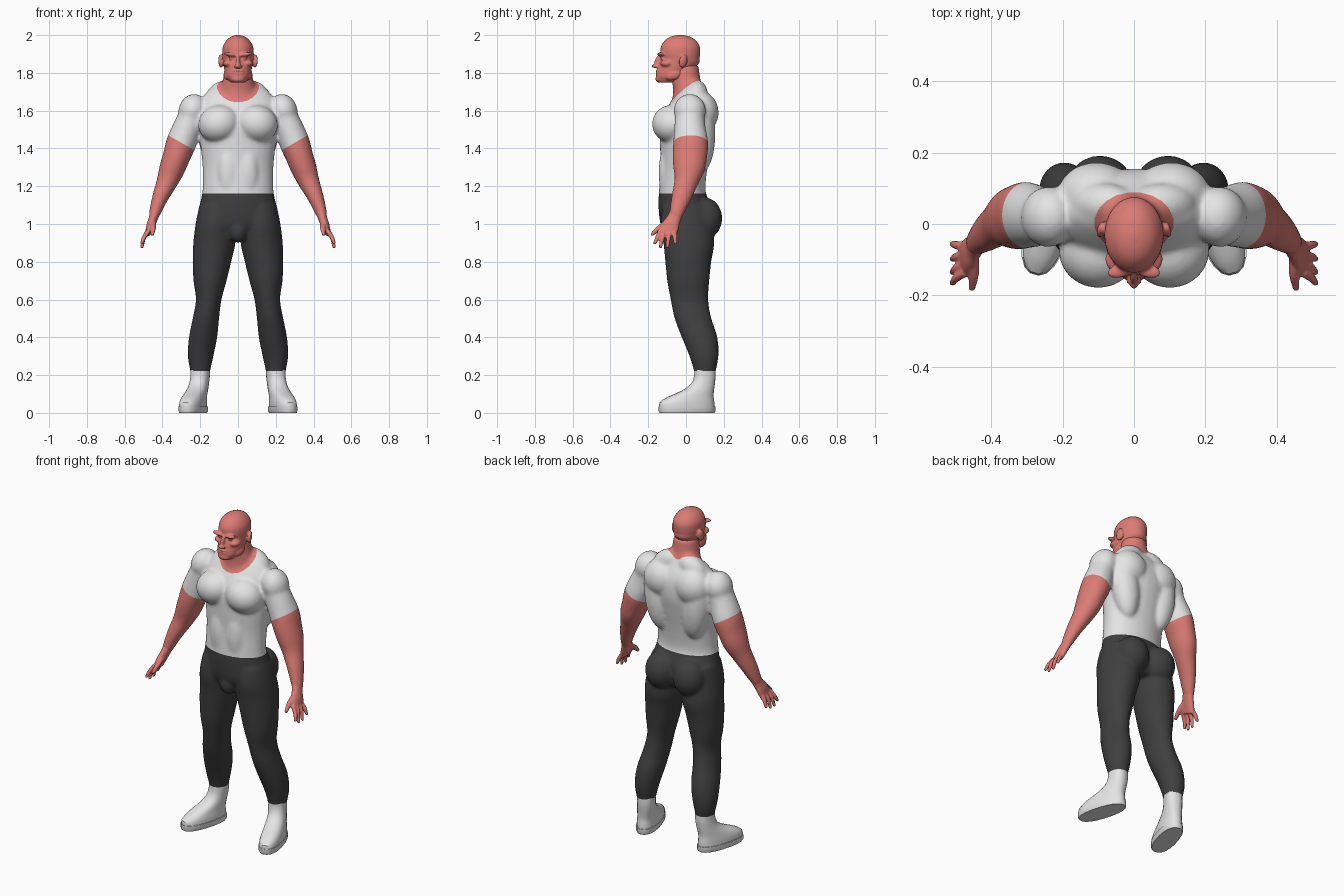
import bpy, bmesh, math
from mathutils import Vector, Matrix, Euler

cube = bpy.data.objects.get("Cube")
if cube:
    bpy.data.objects.remove(cube, do_unlink=True)


def material(name, rgb):
    m = bpy.data.materials.new(name)
    m.use_nodes = True
    m.diffuse_color = (*rgb, 1)
    m.node_tree.nodes["Principled BSDF"].inputs["Base Color"].default_value = (*rgb, 1)
    return m


WHITE = material("soft white", (0.78, 0.78, 0.78))
SKIN = material("ruddy skin", (0.72, 0.2, 0.175))
CHARCOAL = material("charcoal cloth", (0.05, 0.05, 0.05))


def smooth_path(rings, steps):
    """Catmull-Rom through rings of (x, y, z, side radius, depth radius)."""
    out = []
    for i in range(len(rings) - 1):
        a, b, c, d = (rings[max(i - 1, 0)], rings[i], rings[i + 1],
                      rings[min(i + 2, len(rings) - 1)])
        for k in range(steps):
            t = k / steps
            out.append([0.5 * (2 * q + (r - p) * t + (2 * p - 5 * q + 4 * r - s) * t * t
                               + (3 * q - p - 3 * r + s) * t ** 3)
                        for p, q, r, s in zip(a, b, c, d)])
    return out + [list(rings[-1])]


def loft(bm, rings, flat=True, steps=4, sides=28, power=1.0, turn=0.0):
    """Skin oval sections; flat ones stay level, others follow the path."""
    rings = smooth_path(rings, steps)
    loops = []
    for i, (x, y, z, ra, rb) in enumerate(rings):
        e1, e2 = Vector((1, 0, 0)), Vector((0, 1, 0))
        if not flat:
            t = (Vector(rings[min(i + 1, len(rings) - 1)][:3])
                 - Vector(rings[max(i - 1, 0)][:3])).normalized()
            e2 = (e2 - t * e2.dot(t)).normalized()
            e1 = e2.cross(t)
        spin = Matrix.Rotation(turn, 3, 'Z')
        loop = []
        for k in range(sides):
            a = math.tau * (k + 0.5) / sides
            c, s = math.cos(a), math.sin(a)
            u = math.copysign(abs(c) ** power, c) * ra
            v = math.copysign(abs(s) ** power, s) * rb
            loop.append(bm.verts.new(Vector((x, y, z)) + spin @ (e1 * u + e2 * v)))
        loops.append(loop)
    for lo, hi in zip(loops, loops[1:]):
        for k in range(sides):
            n = (k + 1) % sides
            bm.faces.new((lo[k], lo[n], hi[n], hi[k]))
    bm.faces.new(loops[0][::-1])
    bm.faces.new(loops[-1])


def blob(bm, loc, size, rot=(0, 0, 0)):
    bmesh.ops.create_uvsphere(bm, u_segments=28, v_segments=18, radius=1,
                              matrix=Matrix.LocRotScale(Vector(loc), Euler(rot), Vector(size)))


def mirror(bm):
    new = bmesh.ops.duplicate(bm, geom=bm.verts[:] + bm.edges[:] + bm.faces[:])["geom"]
    for v in new:
        if isinstance(v, bmesh.types.BMVert):
            v.co.x *= -1


def finish(name, bm, mat, voxel=0, relax=0, angle=60):
    """Turn a bmesh into an object, fusing its pieces when a voxel size is given."""
    bmesh.ops.recalc_face_normals(bm, faces=bm.faces[:])
    mesh = bpy.data.meshes.new(name)
    bm.to_mesh(mesh)
    bm.free()
    obj = bpy.data.objects.new(name, mesh)
    bpy.context.collection.objects.link(obj)
    if voxel:
        fuse = obj.modifiers.new("fuse", 'REMESH')
        fuse.mode, fuse.voxel_size = 'VOXEL', voxel
        soft = obj.modifiers.new("soften", 'SMOOTH')
        soft.factor, soft.iterations = 0.5, relax
        bpy.context.view_layer.update()
        deps = bpy.context.evaluated_depsgraph_get()
        mesh = bpy.data.meshes.new_from_object(obj.evaluated_get(deps))
        obj.modifiers.clear()
        obj.data = mesh
    mesh.materials.clear()
    mesh.materials.append(mat)
    mesh.shade_smooth()
    mesh.set_sharp_from_angle(angle=math.radians(angle))
    return obj


# Body: paired legs, arms and muscles
body = bmesh.new()
loft(body, [(.11, 0, 1.10, .095, .125), (.12, 0, 1.0, .105, .135), (.125, .015, .9, .112, .135),
            (.138, .012, .8, .102, .122), (.148, .012, .7, .088, .112), (.155, .018, .6, .068, .1),
            (.17, .037, .5, .07, .098), (.185, .072, .4, .075, .095), (.198, .095, .3, .068, .077),
            (.2, .1, .22, .053, .058), (.2, .1, .18, .05, .055)])
loft(body, [(.235, .02, 1.6, .065, .075), (.265, .02, 1.52, .075, .082), (.3, .025, 1.43, .08, .093),
            (.325, .02, 1.36, .073, .092), (.35, .015, 1.29, .068, .083), (.377, 0, 1.22, .056, .063),
            (.412, -.025, 1.14, .043, .053), (.44, -.05, 1.06, .031, .039),
            (.45, -.063, 1.025, .022, .034)], flat=False)
blob(body, (.24, .02, 1.6), (.075, .085, .09), (0, -.3, 0))       # deltoid
blob(body, (.1, -.075, 1.53), (.112, .105, .1), (0, .25, 0))      # pectoral
blob(body, (.13, .08, 1.47), (.082, .075, .2), (0, .12, 0))       # lat
blob(body, (.105, .08, 1.59), (.11, .093, .11))                   # shoulder blade
blob(body, (.085, .055, 1.69), (.095, .06, .065), (0, .5, 0))     # trapezius
blob(body, (.05, -.1, 1.27), (.06, .045, .15))                    # abdomen
blob(body, (.095, .1, 1.03), (.095, .092, .11))                   # glute
mirror(body)
# Trunk and neck
loft(body, [(0, .01, .94, .16, .1), (0, 0, 1.0, .215, .135), (0, -.008, 1.1, .203, .138),
            (0, -.02, 1.18, .188, .123), (0, -.01, 1.3, .188, .125), (0, 0, 1.42, .2, .138),
            (0, .01, 1.52, .21, .145), (0, .025, 1.62, .215, .122), (0, .03, 1.7, .165, .075),
            (0, .035, 1.74, .11, .045)])
loft(body, [(0, .02, 1.62, .12, .1), (0, .015, 1.7, .1, .083), (0, .002, 1.76, .081, .076),
            (0, -.005, 1.84, .07, .072)])
blob(body, (0, -.09, .97), (.05, .05, .07))
base = finish("body", body, SKIN, voxel=0.009, relax=12)

# Clean clothing edges cut into the body
cut = bmesh.new()
cut.from_mesh(base.data)


def slice_at(co, normal, where, clear=False):
    faces = [f for f in cut.faces if where(f.calc_center_median())]
    geom = set(faces)
    for f in faces:
        geom.update(f.verts, f.edges)
    bmesh.ops.bisect_plane(cut, geom=list(geom), plane_co=co, plane_no=normal, clear_inner=clear)


sleeve_co, sleeve_no = Vector((.3, .02, 1.43)), Vector((.08, 0, -.14)).normalized()
collar = []
for k in range(20):
    a = math.tau * k / 20
    c, s = math.cos(a), math.sin(a)
    collar.append((Vector((.11 * c, .003 + .085 * s, 1.7)), Vector((c / .11, s / .085, 0)).normalized()))


def on_arm(p):
    return abs(p.x) > .22 + max(0, (1.3 - p.z) * .3)


slice_at((0, 0, .222), (0, 0, 1), lambda p: p.z < .3, clear=True)
slice_at((0, 0, 1.162), (0, 0, 1), lambda p: not on_arm(p) and abs(p.z - 1.16) < .1)
for side in (1, -1):
    flip = Vector((side, 1, 1))
    slice_at(sleeve_co * flip, sleeve_no * flip,
             lambda p: p.x * side > .2 and p.z > 1.25 and on_arm(p))
for co, no in collar:
    slice_at(co, no, lambda p: p.z > 1.58 and abs(p.x) < .14)


def region(p):
    q = Vector((abs(p.x), p.y, p.z))
    if on_arm(p):
        return "arms_and_neck" if (q - sleeve_co).dot(sleeve_no) > 0 else "shirt"
    if p.z < 1.162:
        return "trousers"
    if p.z > 1.58 and all((p - co).dot(no) < 0 for co, no in collar):
        return "arms_and_neck"
    return "shirt"


# Split the body into garments and bare skin
for name, mat in (("shirt", WHITE), ("trousers", CHARCOAL), ("arms_and_neck", SKIN)):
    part = cut.copy()
    extra = [f for f in part.faces if region(f.calc_center_median()) != name]
    bmesh.ops.delete(part, geom=extra, context='FACES')
    finish(name, part, mat)
cut.free()
bpy.data.objects.remove(base, do_unlink=True)

# Head: paired features, then skull, nose, mouth and chin
head = bmesh.new()
blob(head, (.036, -.13, 1.897), (.04, .02, .011), (0, -.12, -.25))   # brow
blob(head, (.034, -.124, 1.876), (.014, .011, .008))                 # eye
blob(head, (.055, -.105, 1.85), (.024, .032, .018), (0, 0, -.4))     # cheekbone
blob(head, (.056, -.065, 1.79), (.02, .045, .028), (.3, 0, 0))       # jaw
blob(head, (.091, -.015, 1.863), (.012, .023, .036), (-.2, .1, .35)) # ear
blob(head, (.012, -.158, 1.834), (.01, .012, .009))                  # nostril
mirror(head)
loft(head, [(0, -.105, 1.75, .04, .045), (0, -.085, 1.78, .062, .075), (0, -.055, 1.82, .073, .097),
            (0, -.036, 1.855, .078, .107), (0, -.03, 1.878, .081, .102), (0, -.031, 1.9, .083, .106),
            (0, -.03, 1.94, .08, .103), (0, -.03, 1.974, .06, .08), (0, -.03, 1.993, .034, .048),
            (0, -.03, 2.001, .008, .01)])
blob(head, (0, -.148, 1.862), (.011, .018, .038), (-.35, 0, 0))
blob(head, (0, -.164, 1.836), (.013, .018, .011))
for z in (1.798, 1.811):
    blob(head, (0, -.149, z), (.03, .012, .0055))
blob(head, (0, -.14, 1.768), (.036, .022, .02))
finish("head", head, SKIN, voxel=0.005, relax=4)

for label, side in (("left", 1), ("right", -1)):
    # Hand with spread fingers
    hand = bmesh.new()
    loft(hand, [(.438, -.048, 1.065, .027, .035), (.45, -.066, 1.025, .024, .038),
                (.463, -.083, .99, .022, .047), (.476, -.098, .95, .016, .048)], flat=False)
    for y, tip_y, tip_z in ((-.136, -.165, .9), (-.112, -.135, .88), (-.086, -.098, .88), (-.062, -.056, .9)):
        loft(hand, [(.473, y, .965, .013, .013), (.497, (y + tip_y) / 2, .93, .012, .012),
                    (.508, tip_y, tip_z, .009, .009)], flat=False, sides=12)
        blob(hand, (.508, tip_y, tip_z), (.009, .009, .009))
    loft(hand, [(.452, -.09, 1.01, .018, .018), (.449, -.14, .98, .015, .015),
                (.454, -.178, .946, .01, .01)], flat=False, sides=12)
    blob(hand, (.454, -.178, .946), (.01, .01, .01))

    # Boot with a tall shaft and a toe turned outward
    boot, sole = bmesh.new(), bmesh.new()
    loft(boot, [(.237, .005, .02, .06, .15), (.237, .005, .055, .06, .149), (.231, .025, .085, .056, .124),
                (.218, .06, .115, .053, .089), (.207, .088, .15, .05, .065), (.201, .099, .19, .05, .057),
                (.2, .1, .228, .05, .055)], steps=2, sides=20, power=.85, turn=.28)
    loft(sole, [(.237, .005, 0, .06, .15), (.237, .005, .008, .064, .154), (.237, .005, .034, .064, .154)],
         steps=1, sides=20, power=.85, turn=.28)
    for bm in (hand, boot, sole):
        bmesh.ops.scale(bm, vec=(side, 1, 1), verts=bm.verts[:])
    finish(label + "_hand", hand, SKIN, voxel=0.005, relax=3)
    finish(label + "_boot", boot, WHITE, angle=35)
    finish(label + "_sole", sole, WHITE, angle=35)
